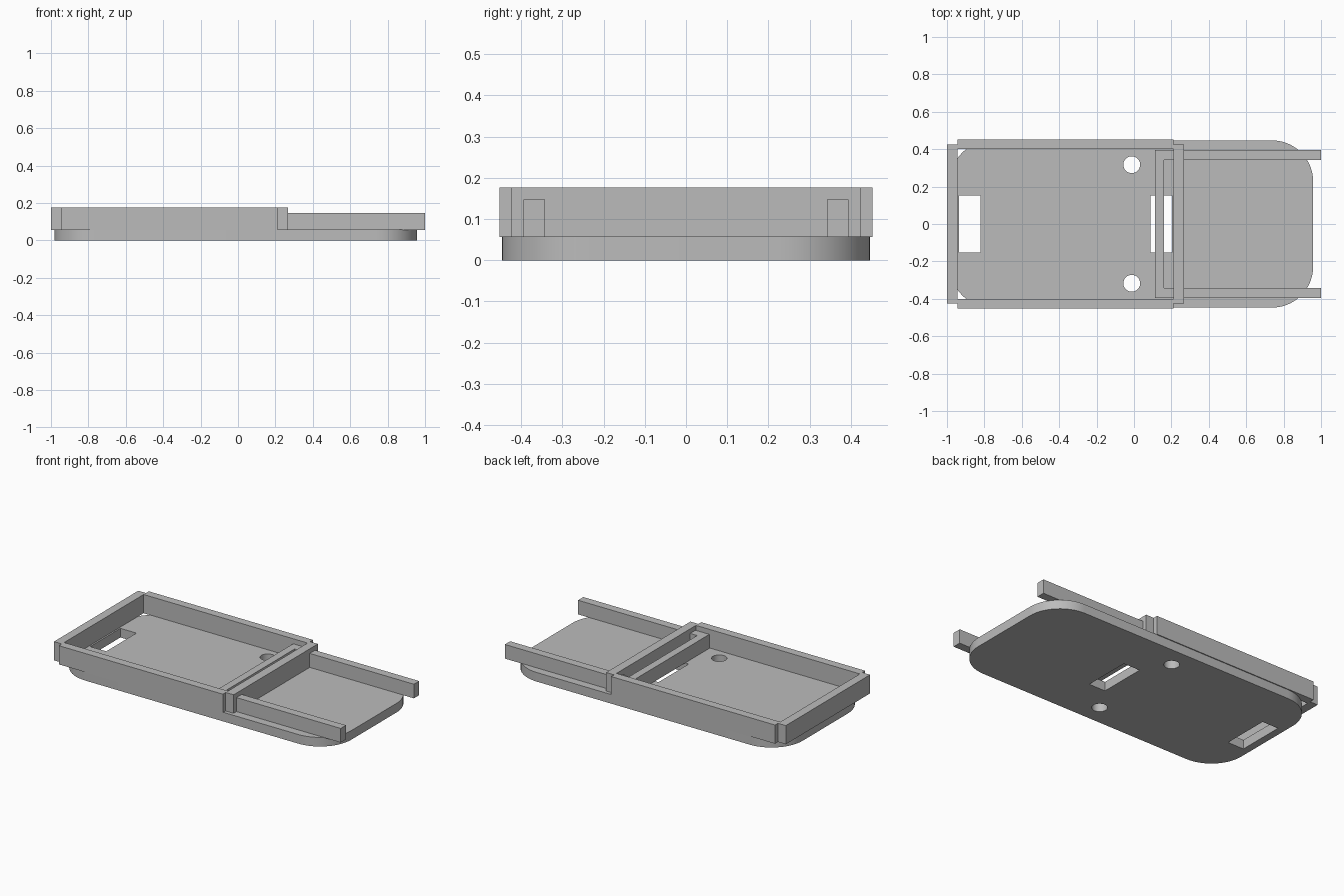
import bpy
import bmesh
from math import cos, sin, pi, radians

if "Cube" in bpy.data.objects:
    bpy.data.objects.remove(bpy.data.objects["Cube"])

grey = bpy.data.materials.new("plain grey")
grey.use_nodes = True
colour = (0.5, 0.5, 0.5, 1)
grey.diffuse_color = colour
grey.node_tree.nodes["Principled BSDF"].inputs["Base Color"].default_value = colour

BASE_TOP = 0.058
WALL_TOP = 0.176
RAIL_TOP = 0.147


def block(name, x0, x1, y0, y1, z1, z0=BASE_TOP - 0.001):
    """Axis-aligned box given by its limits."""
    bm = bmesh.new()
    bmesh.ops.create_cube(bm, size=1)
    for v in bm.verts:
        v.co.x = x1 if v.co.x > 0 else x0
        v.co.y = y1 if v.co.y > 0 else y0
        v.co.z = z1 if v.co.z > 0 else z0
    mesh = bpy.data.meshes.new(name)
    bm.to_mesh(mesh)
    bm.free()
    mesh.materials.append(grey)
    obj = bpy.data.objects.new(name, mesh)
    bpy.context.collection.objects.link(obj)
    return obj


def rounded(x0, x1, y0, y1, r, steps):
    """Outline of a rectangle with rounded corners."""
    centres = [(x1 - r, y1 - r), (x0 + r, y1 - r), (x0 + r, y0 + r), (x1 - r, y0 + r)]
    return [(cx + r * cos((q + i / steps) * pi / 2), cy + r * sin((q + i / steps) * pi / 2))
            for q, (cx, cy) in enumerate(centres) for i in range(steps + 1)]


def rect(x0, x1, y0, y1):
    return [(x0, y0), (x1, y0), (x1, y1), (x0, y1)]


def circle(x, y, r, n=32):
    return [(x + r * cos(2 * pi * i / n), y + r * sin(2 * pi * i / n)) for i in range(n)]


# Base plate with two slots and two round holes
outlines = [rounded(-0.982, 0.958, -0.447, 0.447, 0.22, 14),
            rect(-0.935, -0.822, -0.152, 0.152),
            rect(0.087, 0.202, -0.152, 0.152),
            circle(-0.012, 0.317, 0.045),
            circle(-0.012, -0.317, 0.045)]
curve = bpy.data.curves.new("base_plate", "CURVE")
curve.dimensions = "2D"
curve.fill_mode = "BOTH"
curve.extrude = BASE_TOP / 2
for outline in outlines:
    spline = curve.splines.new("POLY")
    spline.points.add(len(outline) - 1)
    for p, (x, y) in zip(spline.points, outline):
        p.co = (x, y, 0, 1)
    spline.use_cyclic_u = True
curve_obj = bpy.data.objects.new("base_outline", curve)
bpy.context.collection.objects.link(curve_obj)
mesh = bpy.data.meshes.new_from_object(curve_obj.evaluated_get(bpy.context.evaluated_depsgraph_get()))
bpy.data.objects.remove(curve_obj)
bm = bmesh.new()
bm.from_mesh(mesh)
bmesh.ops.remove_doubles(bm, verts=bm.verts, dist=0.0001)
bmesh.ops.translate(bm, verts=bm.verts, vec=(0, 0, BASE_TOP / 2))
bmesh.ops.recalc_face_normals(bm, faces=bm.faces)
bm.to_mesh(mesh)
bm.free()
mesh.materials.clear()
mesh.materials.append(grey)
plate = bpy.data.objects.new("base_plate", mesh)
bpy.context.collection.objects.link(plate)
bpy.context.view_layer.objects.active = plate
plate.select_set(True)
bpy.ops.object.shade_smooth_by_angle(angle=radians(30))

# Tray walls: end wall, divider and the two long sides
block("end_wall", -1.0, -0.945, -0.424, 0.424, WALL_TOP)
block("divider_wall", 0.21, 0.266, -0.424, 0.424, WALL_TOP)

# Mirrored long parts, plus the lower U-shaped rail
for side, s in (("left", 1), ("right", -1)):
    ya, yb = sorted((s * 0.4, s * 0.453))
    block(side + "_tray_wall", -0.945, 0.21, ya, yb, WALL_TOP)
    ya, yb = sorted((s * 0.342, s * 0.395))
    block(side + "_rail", 0.112, 1.0, ya, yb, RAIL_TOP)
block("rail_crossbar", 0.112, 0.16, -0.342, 0.342, RAIL_TOP)
